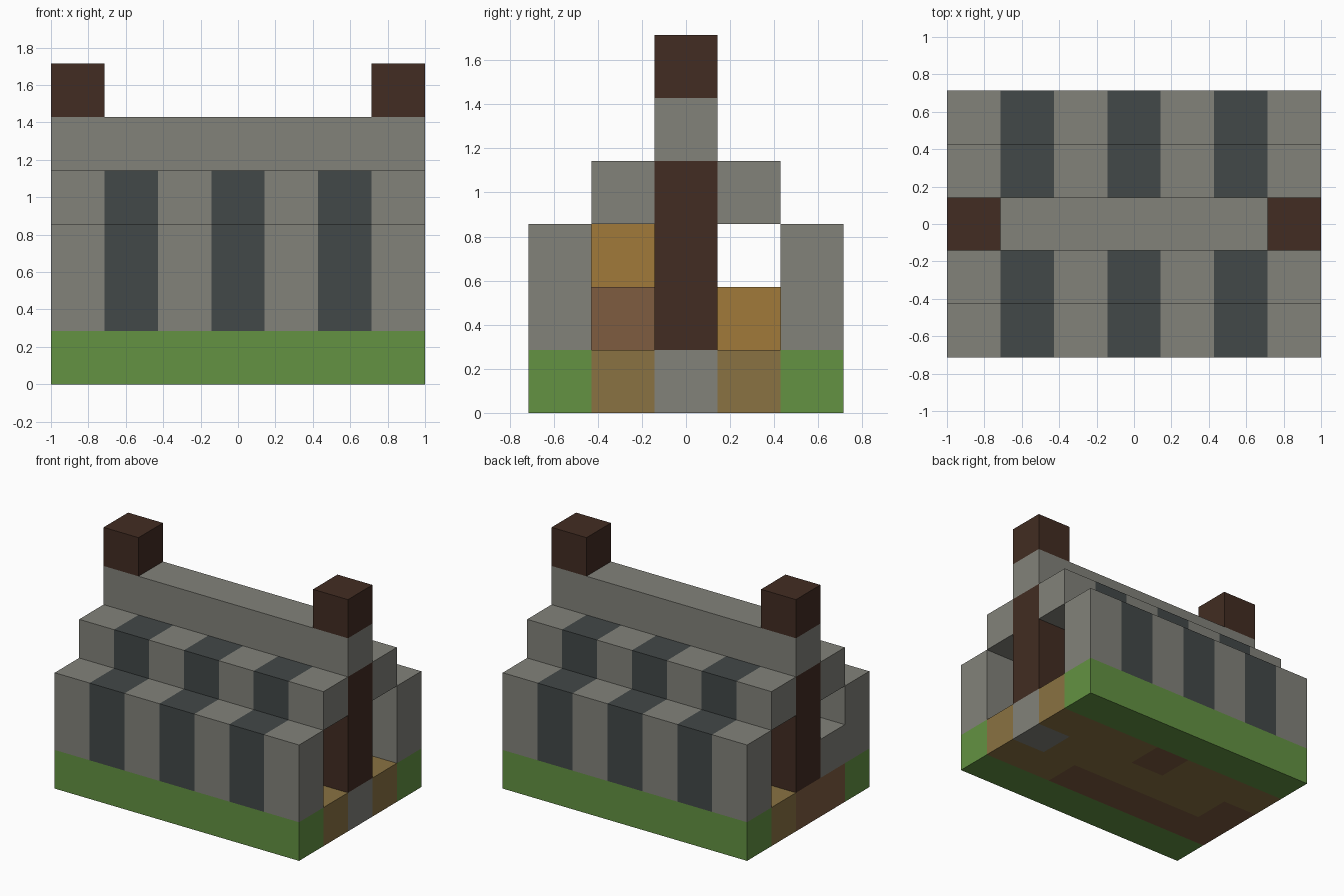
import bpy

cube = bpy.data.objects.get("Cube")
if cube:
    bpy.data.objects.remove(cube, do_unlink=True)

U = 2 / 7            # edge of one block
NX, NY = 7, 5        # blocks along x and y


def material(name, r, g, b):
    def linear(c):
        c /= 255
        return c / 12.92 if c <= 0.04045 else ((c + 0.055) / 1.055) ** 2.4
    color = (linear(r), linear(g), linear(b), 1)
    mat = bpy.data.materials.new(name)
    mat.use_nodes = True
    mat.diffuse_color = color
    mat.node_tree.nodes["Principled BSDF"].inputs["Base Color"].default_value = color
    return mat


STONE = material("stone grey", 130, 130, 122)
SLATE = material("dark slate", 66, 72, 72)
GRASS = material("grass green", 99, 146, 66)
LOG = material("dark log brown", 66, 44, 34)
STRAW = material("straw gold", 161, 122, 58)
PATH = material("path tan", 138, 114, 66)
EARTH = material("earth brown", 126, 92, 64)


def block(name, mat, col, row, level, size=(1, 1, 1)):
    """Box placed by its lowest block cell and its size in blocks."""
    center = [(c + s / 2 - n / 2) * U
              for c, s, n in zip((col, row, level), size, (NX, NY, 0))]
    bpy.ops.mesh.primitive_cube_add(size=1, location=center)
    obj = bpy.context.object
    obj.name = name
    obj.scale = [s * U for s in size]
    bpy.ops.object.transform_apply(location=False, rotation=False, scale=True)
    obj.data.materials.append(mat)
    return obj


# Grass foundation under both long walls
for side, row in (("front", 0), ("back", 4)):
    block(side + "_grass", GRASS, 0, row, 0, (7, 1, 1))

# Floor: tan path, with earth under the furniture and the left-hand post
block("floor_front_earth", EARTH, 0, 1, 0, (5, 1, 1))
block("floor_front_path", PATH, 5, 1, 0, (2, 1, 1))
block("floor_middle_earth", EARTH, 0, 2, 0)
block("floor_middle_path", PATH, 1, 2, 0, (5, 1, 1))
block("floor_doorstep", STONE, 6, 2, 0)
block("floor_back_path_a", PATH, 0, 3, 0, (3, 1, 1))
block("floor_back_earth", EARTH, 3, 3, 0)
block("floor_back_path_b", PATH, 4, 3, 0, (3, 1, 1))

# Striped walls and stepped roof on both long sides
for side, wall_row, roof_row in (("front", 0, 1), ("back", 4, 3)):
    for col in range(NX):
        mat = SLATE if col % 2 else STONE
        block(f"{side}_wall_{col}", mat, col, wall_row, 1, (1, 1, 2))
        block(f"{side}_roof_step_{col}", mat, col, roof_row, 3)

# Ridge, end posts and chimneys
block("roof_ridge", STONE, 0, 2, 4, (7, 1, 1))
for side, col in (("right", 0), ("left", 6)):
    block(side + "_post", LOG, col, 2, 1, (1, 1, 3))
    block(side + "_chimney", LOG, col, 2, 5)

# Furniture inside
block("stone_counter", STONE, 0, 1, 1)
block("wooden_bench", EARTH, 1, 1, 1, (4, 1, 1))
block("bench_straw_bale", STRAW, 3, 1, 2)
block("floor_straw_bale", STRAW, 3, 3, 1)
